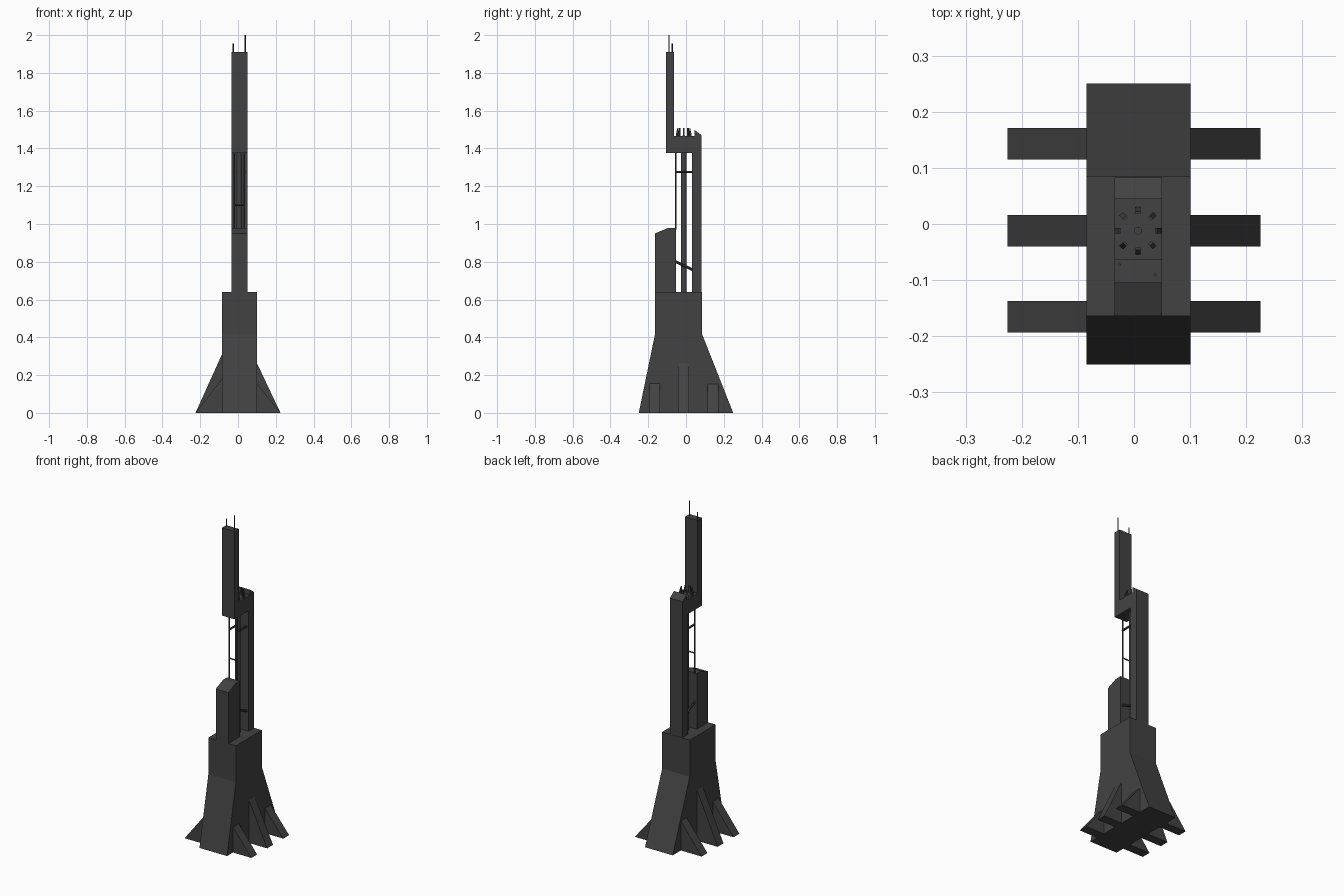
import bpy, bmesh, math
from mathutils import Vector

if "Cube" in bpy.data.objects:
    bpy.data.objects.remove(bpy.data.objects["Cube"])

mat = bpy.data.materials.new("dark grey")
mat.diffuse_color = (0.055, 0.055, 0.055, 1)
mat.use_nodes = True
mat.node_tree.nodes["Principled BSDF"].inputs["Base Color"].default_value = mat.diffuse_color


def finish(name, bm):
    bmesh.ops.recalc_face_normals(bm, faces=bm.faces)
    me = bpy.data.meshes.new(name)
    bm.to_mesh(me)
    bm.free()
    me.materials.append(mat)
    ob = bpy.data.objects.new(name, me)
    bpy.context.collection.objects.link(ob)
    return ob


def prism(name, pts, offset):
    """Extrude a planar polygon of 3D points along an offset."""
    bm = bmesh.new()
    f = bm.faces.new([bm.verts.new(p) for p in pts])
    r = bmesh.ops.extrude_face_region(bm, geom=[f])
    bmesh.ops.translate(bm, vec=offset,
                        verts=[v for v in r["geom"] if isinstance(v, bmesh.types.BMVert)])
    return finish(name, bm)


def side_profile(name, pts, x0, x1):
    return prism(name, [(x0, y, z) for y, z in pts], (x1 - x0, 0, 0))


def rod(name, a, b, radius, sides):
    a, b = Vector(a), Vector(b)
    bm = bmesh.new()
    bmesh.ops.create_cone(bm, cap_ends=True, segments=sides, radius1=radius,
                          radius2=radius, depth=(b - a).length)
    rot = (b - a).to_track_quat('Z', 'Y').to_matrix()
    bmesh.ops.rotate(bm, matrix=rot, verts=bm.verts)
    bmesh.ops.translate(bm, vec=(a + b) / 2, verts=bm.verts)
    return finish(name, bm)


CX, CY = 0.007, -0.012
X0, X1 = -0.035, 0.05

# Flared base
side_profile("base", [(-.25, 0), (.25, 0), (.085, .417), (.085, .64),
                      (-.164, .64), (-.164, .417)], -.085, .101)

# Buttress fins on both sides
for side, wall, heights in ((-1, -.085, (.18, .31, .18)), (1, .101, (.155, .262, .152))):
    for y, h in zip((-.193, -.04, .115), heights):
        prism("buttress_fin", [(wall - side * .01, y, 0), (side * .225, y, 0), (wall, y, h),
                               (wall - side * .01, y, h)], (0, .056, 0))

# Short front tower with chamfered roof
side_profile("short_tower", [(-.164, .63), (-.054, .63), (-.054, .979),
                             (-.095, .979), (-.164, .95)], X0, X1)

# Tall stepped tower: back column, bridge and upper slab in one profile
side_profile("tall_tower", [(.031, .63), (.083, .63), (.083, 1.47), (.045, 1.498),
                            (.045, 1.465), (-.063, 1.465), (-.063, 1.91),
                            (-.105, 1.91), (-.105, 1.375), (.031, 1.375)], X0, X1)

# Central shaft and its cap on the bridge
shaft = rod("central_shaft", (CX, CY, .63), (CX, CY, 1.38), .015, 16)
rod("shaft_cap", (CX, CY, 1.46), (CX, CY, 1.468), .007, 12)

# Thin pipes with braces to the back column
for x in (-.02, .034):
    rod("pipe", (x, -.055, .97), (x, -.055, 1.38), .004, 8)
    rod("upper_brace", (x, -.057, 1.275), (x, .035, 1.275), .006, 8)
    rod("lower_brace", (x, -.058, .802), (x, .035, .758), .007, 8)
rod("cross_brace", (-.02, -.055, 1.1), (.034, -.055, 1.1), .004, 8)

# Ring of wedge spikes with sloping outer faces
for i in range(8):
    a = i * math.pi / 4
    d = Vector((math.cos(a), math.sin(a), 0))
    t = Vector((-d.y, d.x, 0))
    c = Vector((CX, CY, 0)) - t * .0045
    pts = [c + d * r + Vector((0, 0, z))
           for r, z in ((.03, 1.46), (.042, 1.46), (.042, 1.47), (.034, 1.508), (.03, 1.508))]
    prism("wedge_spike", pts, t * .009)

# Antennas
for x, y, top in ((-.026, -.072, 1.955), (.038, -.09, 2.0)):
    rod("antenna", (x, y, 1.9), (x, y, top), .0035, 4)

shaft.select_set(True)
bpy.context.view_layer.objects.active = shaft
bpy.ops.object.shade_smooth_by_angle()
